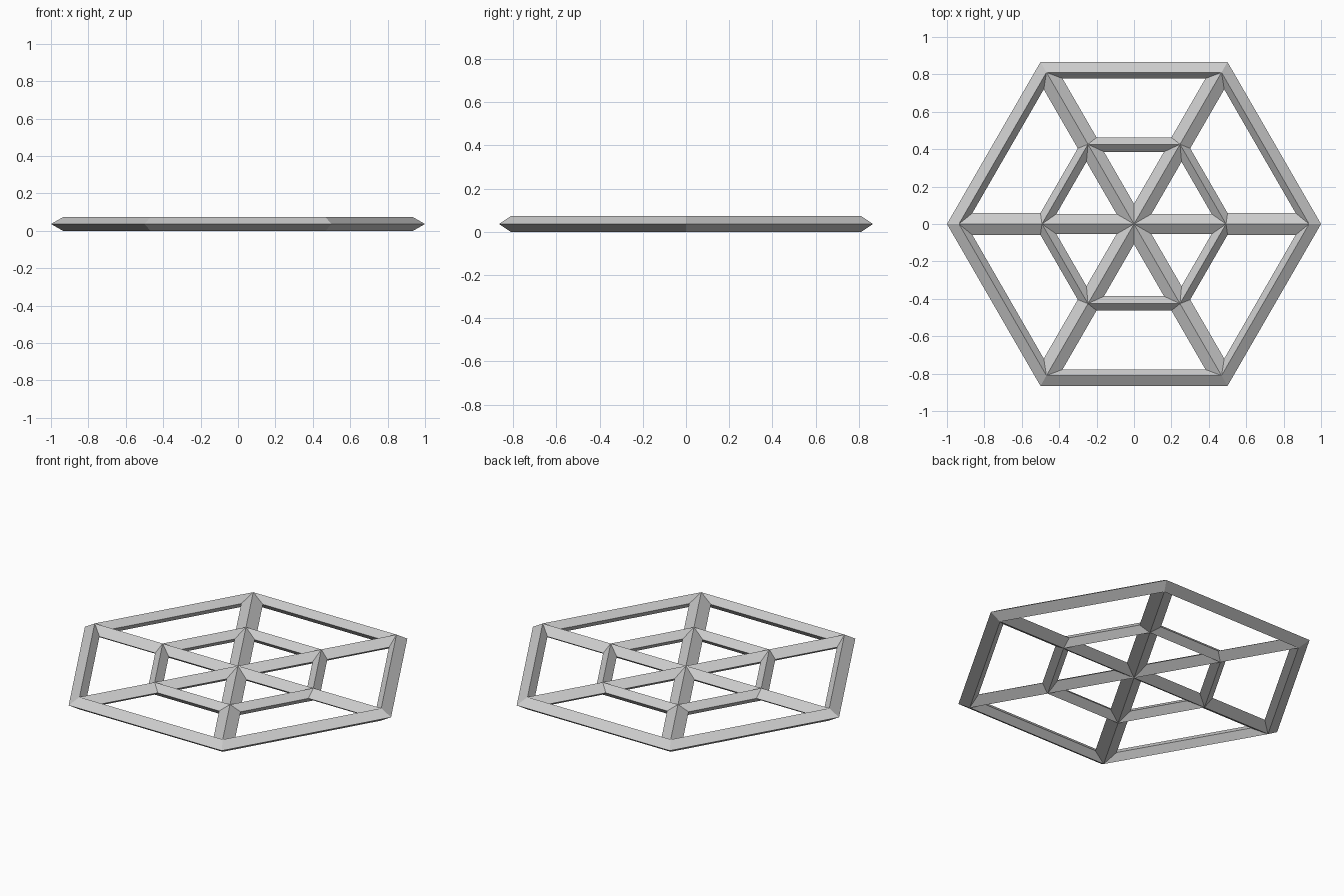
import bpy, bmesh
from math import cos, sin, pi, radians
from mathutils import Matrix

cube = bpy.data.objects.get("Cube")
if cube:
    bpy.data.objects.remove(cube)

H = 0.073            # total thickness
MID = H / 2

grey = bpy.data.materials.new("light_grey")
grey.use_nodes = True
colour = (0.6, 0.6, 0.6, 1)
grey.diffuse_color = colour
grey.node_tree.nodes["Principled BSDF"].inputs["Base Color"].default_value = colour


def finish(name, bm):
    bmesh.ops.recalc_face_normals(bm, faces=bm.faces)
    mesh = bpy.data.meshes.new(name)
    bm.to_mesh(mesh)
    bm.free()
    mesh.materials.append(grey)
    obj = bpy.data.objects.new(name, mesh)
    bpy.context.collection.objects.link(obj)
    return obj


def hex_ring(name, outer, ridge, inner):
    """Six-sided ring with a diamond section, given by corner radii."""
    bm = bmesh.new()
    section = [(outer, MID), (ridge, H), (inner, MID), (ridge, 0)]
    loops = [[bm.verts.new((r * cos(i * pi / 3), r * sin(i * pi / 3), z))
              for r, z in section] for i in range(6)]
    for i in range(6):
        a, b = loops[i], loops[(i + 1) % 6]
        for j in range(4):
            k = (j + 1) % 4
            bm.faces.new((a[j], b[j], b[k], a[k]))
    return finish(name, bm)


def spoke(name, start, end, half_width, angle):
    """Straight bar with a diamond section, pointing outwards."""
    bm = bmesh.new()
    section = [(half_width, MID), (0, H), (-half_width, MID), (0, 0)]
    a, b = [[bm.verts.new((x, y, z)) for y, z in section] for x in (start, end)]
    for j in range(4):
        k = (j + 1) % 4
        bm.faces.new((a[j], b[j], b[k], a[k]))
    bm.faces.new(a)
    bm.faces.new(b)
    bm.transform(Matrix.Rotation(radians(angle), 4, "Z"))
    return finish(name, bm)


# Rings
hex_ring("outer_ring", 1.0, 0.936, 0.898)
hex_ring("inner_ring", 0.534, 0.492, 0.446)

# Spokes, in an inner and a slightly wider outer length
for n in range(6):
    spoke(f"inner_spoke_{n + 1}", 0, 0.492, 0.054, n * 60)
    spoke(f"outer_spoke_{n + 1}", 0.492, 0.936, 0.058, n * 60)
